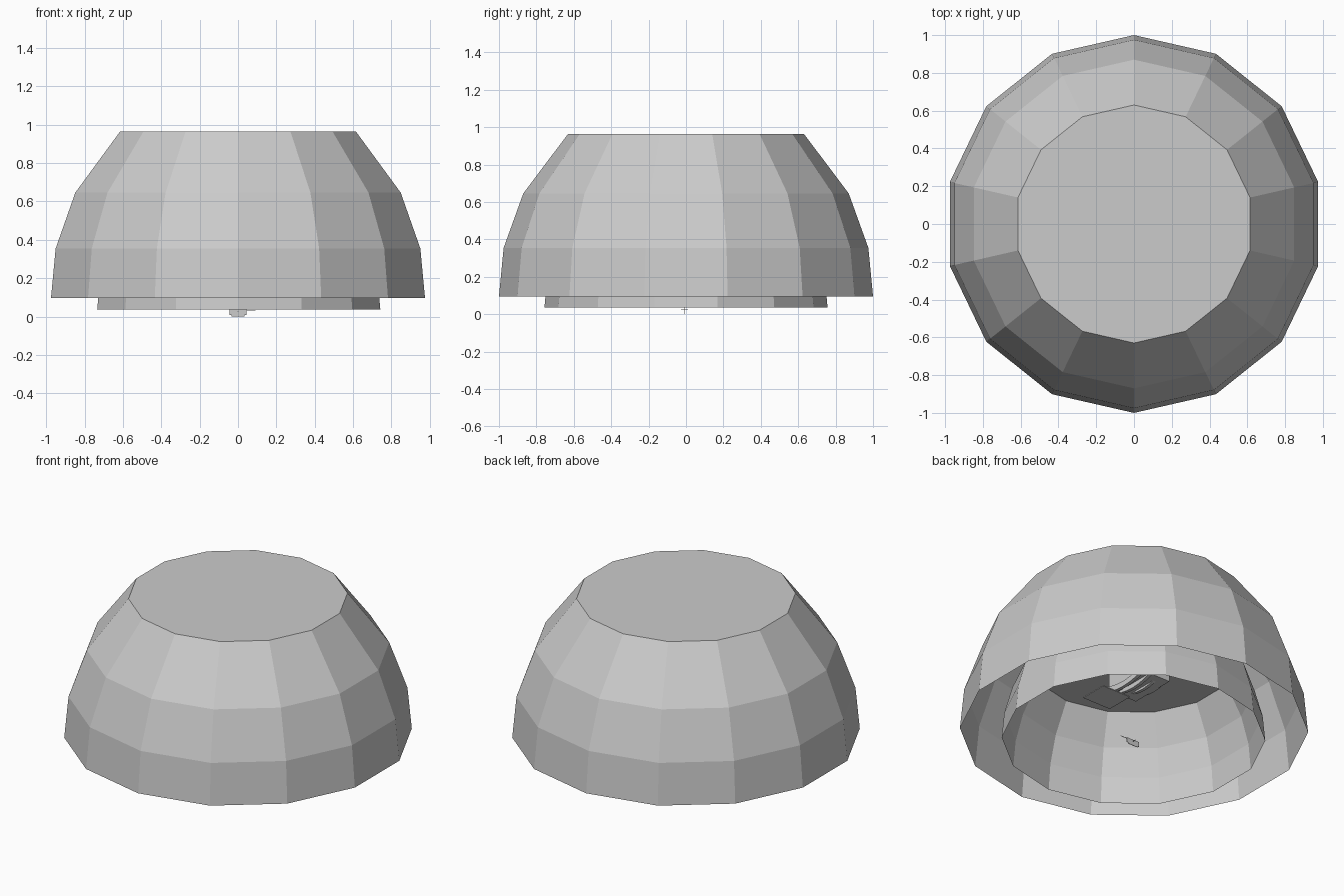
import bpy
import bmesh
import math
from mathutils import Matrix

cube = bpy.data.objects.get("Cube")
if cube:
    bpy.data.objects.remove(cube, do_unlink=True)

grey = bpy.data.materials.new("light_grey")
grey.use_nodes = True
grey.diffuse_color = (0.6, 0.6, 0.6, 1)
grey.node_tree.nodes["Principled BSDF"].inputs["Base Color"].default_value = (0.6, 0.6, 0.6, 1)


def finish(name, bm):
    mesh = bpy.data.meshes.new(name)
    bm.to_mesh(mesh)
    bm.free()
    mesh.materials.append(grey)
    obj = bpy.data.objects.new(name, mesh)
    bpy.context.collection.objects.link(obj)
    return obj


def dome(name, profile, sides):
    """Flat-faced shell through (radius, height) rings, open below and capped above."""
    bm = bmesh.new()
    rings = []
    for r, z in profile:
        angles = [math.pi / 2 + math.tau * i / sides for i in range(sides)]
        rings.append([bm.verts.new((r * math.cos(a), r * math.sin(a), z)) for a in angles])
    for low, high in zip(rings, rings[1:]):
        for i in range(sides):
            j = (i + 1) % sides
            bm.faces.new((low[i], low[j], high[j], high[i]))
    bm.faces.new(rings[-1])
    return finish(name, bm)


def box(name, centre, size):
    bm = bmesh.new()
    bmesh.ops.create_cube(bm, size=1, matrix=Matrix.Translation(centre) @ Matrix.Diagonal((*size, 1)))
    return finish(name, bm)


def bowed_bar(name, x, z, half_length):
    """Thin bar along y that sags in the middle."""
    bm = bmesh.new()
    steps = 8
    rows = []
    for i in range(steps + 1):
        t = 2 * i / steps - 1
        low = z + 0.05 * t * t
        rows.append([bm.verts.new((x, t * half_length, low + h)) for h in (0, 0.035)])
    for a, b in zip(rows, rows[1:]):
        bm.faces.new((a[0], b[0], b[1], a[1]))
    obj = finish(name, bm)
    solid = obj.modifiers.new("thickness", "SOLIDIFY")
    solid.thickness = 0.02
    solid.offset = 0
    return obj


# Nested open domes
SIDES = 14
dome("outer_dome", [(1.0, 0.096), (0.975, 0.355), (0.87, 0.646), (0.63, 0.965)], SIDES)
inner = dome("inner_dome", [(0.757, 0.036), (0.742, 0.2), (0.695, 0.37), (0.6, 0.555)], SIDES)
inner.location.x = 0.004

# Small mechanism hanging from the inner ceiling
box("mechanism_body", (-0.04, 0, 0.48), (0.2, 0.3, 0.15))
for i in range(4):
    bowed_bar(f"mechanism_bar_{i + 1}", 0.07 - 0.07 * i, 0.36 + 0.015 * i, 0.22 - 0.02 * i)
box("side_plate", (0.24, 0.04, 0.21), (0.2, 0.18, 0.006))

# Tiny rounded tag and pins at the centre of the opening
tag = box("centre_tag", (0, -0.01, 0.022), (0.09, 0.003, 0.03))
bevel = tag.modifiers.new("rounded_corners", "BEVEL")
bevel.width = 0.008
bevel.affect = "VERTICES"
box("centre_base", (0, -0.01, 0.004), (0.07, 0.003, 0.008))
box("centre_pin", (0.045, -0.01, 0.031), (0.09, 0.003, 0.002))
box("cross_pin", (0, -0.008, 0.027), (0.004, 0.04, 0.002))
